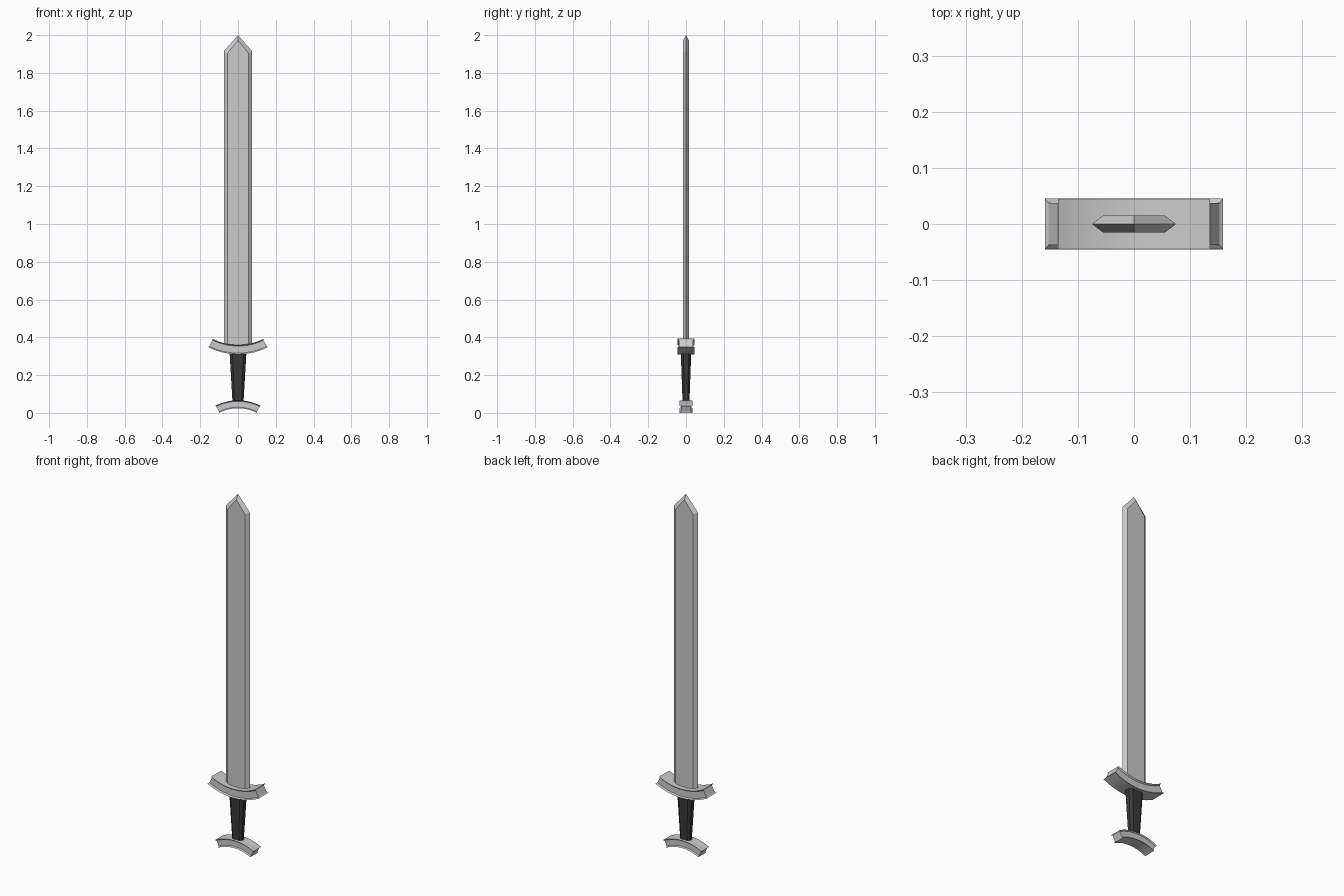
import bpy, math

if "Cube" in bpy.data.objects:
    bpy.data.objects.remove(bpy.data.objects["Cube"])


def make(name, verts, faces, color=None):
    me = bpy.data.meshes.new(name)
    me.from_pydata(verts, [], faces)
    ob = bpy.data.objects.new(name, me)
    bpy.context.collection.objects.link(ob)
    bpy.ops.object.select_all(action='DESELECT')
    ob.select_set(True)
    bpy.context.view_layer.objects.active = ob
    # consistent outward normals
    bpy.ops.object.mode_set(mode='EDIT')
    bpy.ops.mesh.select_all(action='SELECT')
    bpy.ops.mesh.normals_make_consistent(inside=False)
    bpy.ops.object.mode_set(mode='OBJECT')
    if color:
        mat = bpy.data.materials.new(name + "_material")
        mat.diffuse_color = color
        mat.use_nodes = True
        mat.node_tree.nodes["Principled BSDF"].inputs["Base Color"].default_value = mat.diffuse_color
        me.materials.append(mat)
    return ob


def bridge(rings, n):
    return [(k * n + i, k * n + (i + 1) % n, (k + 1) * n + (i + 1) % n, (k + 1) * n + i)
            for k in range(rings - 1) for i in range(n)]


def curved_bar(name, r_in, r_out, half_angle, hw, groove, z0, up, recess, segs=14):
    """Arc-shaped bar whose sides and ends are pinched between two flared rims."""
    h = r_out - r_in
    ra, rb = r_in + 0.13 * h, r_out - 0.13 * h
    web = hw - groove
    prof = [(r_in, hw), (ra, web), (rb, web), (r_out, hw),
            (r_out, -hw), (rb, -web), (ra, -web), (r_in, -hw)]
    verts = []
    for k in range(segs + 1):
        t = 2 * k / segs - 1
        for r, y in prof:
            a = t * (half_angle - (recess / r if r in (ra, rb) else 0))
            verts.append((r * math.sin(a), y, z0 + up * r * math.cos(a)))
    faces = bridge(segs + 1, 8)
    for b in (0, segs * 8):
        for q in ((0, 1, 6, 7), (1, 2, 5, 6), (2, 3, 4, 5)):
            faces.append([b + i for i in q])
    make(name, verts, faces)
    bpy.ops.object.shade_smooth_by_angle(angle=math.radians(25))


# blade: bevelled edge outline between two flat pentagonal sides
edge = [(-.075, .335), (-.075, 1.915), (0, 2.0), (.075, 1.915), (.075, .335)]
flat = [(-.055, .335), (-.055, 1.905), (0, 1.972), (.055, 1.905), (.055, .335)]
verts = ([(x, -.015, z) for x, z in flat] + [(x, 0, z) for x, z in edge]
         + [(x, .015, z) for x, z in flat])
make("blade", verts, bridge(3, 5) + [range(5), range(10, 15)])

# guard curves up toward the blade, pommel curves down
curved_bar("guard", .297, .347, .475, .045, .008, .36 + .297, -1, .004)
curved_bar("pommel", .22, .262, .475, .034, .007, .0275 - .223, 1, .003)

# grip: tapered, chamfered handle
verts = []
for z, w, d in ((.055, .029, .018), (.325, .045, .028)):
    cx, cy = w * .65, d * .5
    verts += [(x, y, z) for x, y in ((w, -cy), (w, cy), (cx, d), (-cx, d),
                                     (-w, cy), (-w, -cy), (-cx, -d), (cx, -d))]
make("grip", verts, bridge(2, 8) + [range(8), range(8, 16)], (.04, .04, .04, 1))
